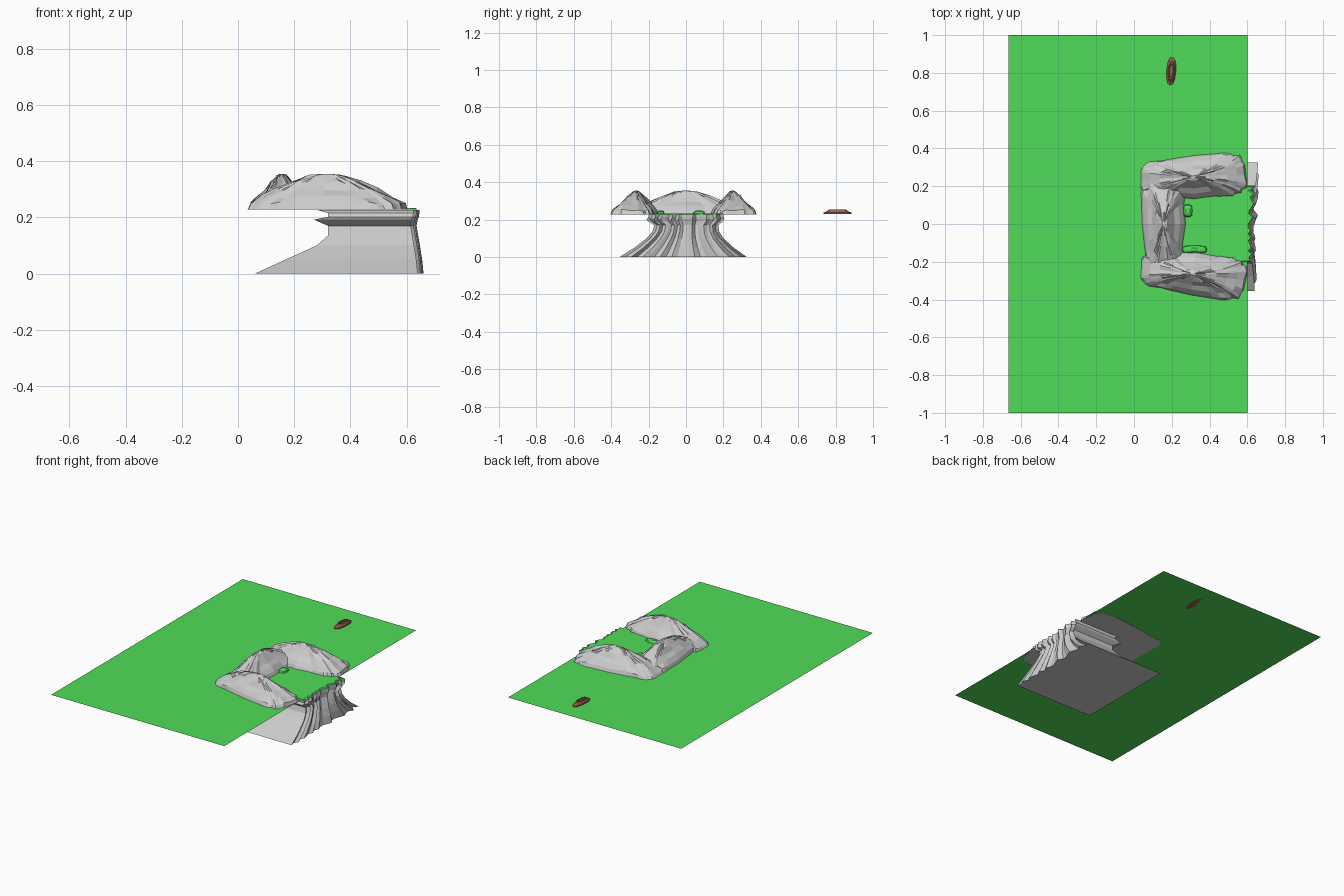
import bpy, bmesh, math, random

if "Cube" in bpy.data.objects:
    bpy.data.objects.remove(bpy.data.objects["Cube"])

random.seed(7)


def material(name, color):
    m = bpy.data.materials.new(name)
    m.diffuse_color = (*color, 1)
    m.use_nodes = True
    m.node_tree.nodes["Principled BSDF"].inputs["Base Color"].default_value = m.diffuse_color
    return m


green = material("grass_green", (0.08, 0.72, 0.1))
brown = material("wood_brown", (0.3, 0.12, 0.07))


def loft(name, rings, mat=None):
    """Skin a stack of equal-length point rings and cap both ends."""
    bm = bmesh.new()
    vs = [[bm.verts.new(p) for p in ring] for ring in rings]
    n = len(vs[0])
    for a, b in zip(vs, vs[1:]):
        for i in range(n):
            j = (i + 1) % n
            bm.faces.new((a[i], a[j], b[j], b[i]))
    bm.faces.new(vs[0][::-1])
    bm.faces.new(vs[-1])
    bmesh.ops.recalc_face_normals(bm, faces=bm.faces)
    me = bpy.data.meshes.new(name)
    bm.to_mesh(me)
    bm.free()
    ob = bpy.data.objects.new(name, me)
    bpy.context.collection.objects.link(ob)
    if mat:
        me.materials.append(mat)
    return ob


def oval(cx, cy, z, rx, ry, n=16, power=1.0):
    pts = []
    for i in range(n):
        a = 2 * math.pi * i / n
        c, s = math.cos(a), math.sin(a)
        pts.append((cx + rx * math.copysign(abs(c) ** power, c),
                    cy + ry * math.copysign(abs(s) ** power, s), z))
    return pts


GROUND = 0.23

# flat field
bpy.ops.mesh.primitive_plane_add(size=1, location=(-0.0325, 0, GROUND))
field = bpy.context.object
field.name = "grass_field"
field.scale = (1.265, 2, 1)
field.data.materials.append(green)

# cliff pedestal: straight on three sides, pleated rock on the +x side
PLEATS = 22
wobble = [random.uniform(-1, 1) for _ in range(PLEATS + 1)]


def cliff_ring(z, x0, x1, ya, yb):
    ring = [(x0, yb, z), (x0, ya, z)]
    for i in range(PLEATS + 1):
        ring.append((x1 + 0.016 * wobble[i], ya + (yb - ya) * i / PLEATS, z))
    return ring


loft("cliff", [cliff_ring(*r) for r in (
    (0.0, 0.06, 0.645, -0.355, 0.325),
    (0.05, 0.17, 0.64, -0.275, 0.255),
    (0.10, 0.28, 0.632, -0.21, 0.20),
    (0.135, 0.32, 0.626, -0.18, 0.178),
    (0.17, 0.32, 0.62, -0.17, 0.172),
    (0.192, 0.27, 0.624, -0.205, 0.20),
    (0.202, 0.32, 0.628, -0.21, 0.205),
    (0.215, 0.32, 0.63, -0.20, 0.20),
    (0.227, 0.28, 0.63, -0.20, 0.20))])

# grass over the cliff top, with two low mounds
loft("plateau_grass", [cliff_ring(0.2275, 0.28, 0.624, -0.2, 0.2),
                       cliff_ring(0.233, 0.28, 0.618, -0.195, 0.195)], green)
for k, (cx, cy, rx, ry) in enumerate(((0.32, -0.135, 0.07, 0.022), (0.285, 0.07, 0.025, 0.035))):
    loft(f"grass_mound_{k + 1}", [oval(cx, cy, 0.229, rx, ry, 10, 0.6),
                                  oval(cx, cy, 0.243, rx * .9, ry * .8, 10, 0.6),
                                  oval(cx, cy, 0.25, rx * .5, ry * .4, 10, 0.6)], green)


# jagged mountain ridge, long along local x
def ridge():
    n = 36
    folds = [random.uniform(-1, 1) for _ in range(n)]
    layers = ((1, 1, 0), (0.97, 0.93, 0.022), (0.83, 0.74, 0.045), (0.64, 0.52, 0.072),
              (0.43, 0.34, 0.098), (0.22, 0.17, 0.118), (0.05, 0.05, 0.127))
    rings = []
    for k, (fl, fw, h) in enumerate(layers):
        ring = []
        for i, (x, y, _) in enumerate(oval(0, 0, 0, 0.282 * fl, 0.112 * fw, n, 0.5)):
            s = 1 + 0.07 * folds[i] + 0.025 * random.uniform(-1, 1)
            dz = random.uniform(-0.006, 0.006) if 0 < k < len(layers) - 1 else 0
            ring.append((x * (1 + (s - 1) * 0.5), y * s * (1.0 + 0.1 * x / 0.28), h + dz))
        rings.append(ring)
    return loft("ridge", rings)


first = ridge()
first.name = "back_ridge"
first.location = (0.315, 0.25, 0.228)
first.rotation_euler.z = math.radians(3)
for name, loc, angle, flip in (("front_ridge", (0.315, -0.265, 0.228), -7, -1),
                               ("side_ridge", (0.155, 0.0, 0.228), 90, 1)):
    ob = bpy.data.objects.new(name, first.data)
    bpy.context.collection.objects.link(ob)
    ob.location = loc
    ob.rotation_euler.z = math.radians(angle)
    ob.scale = (1, flip, 1)

# small wooden boat with a hollow deck
boat = loft("boat", [oval(0, 0, z, rx, ry, 12, 0.85) for z, rx, ry in (
    (0.0, 0.025, 0.075), (0.007, 0.025, 0.074), (0.012, 0.021, 0.062),
    (0.023, 0.017, 0.045), (0.023, 0.011, 0.037), (0.015, 0.009, 0.033))], brown)
boat.location = (0.197, 0.81, 0.23)
boat.rotation_euler.z = math.radians(-4)
